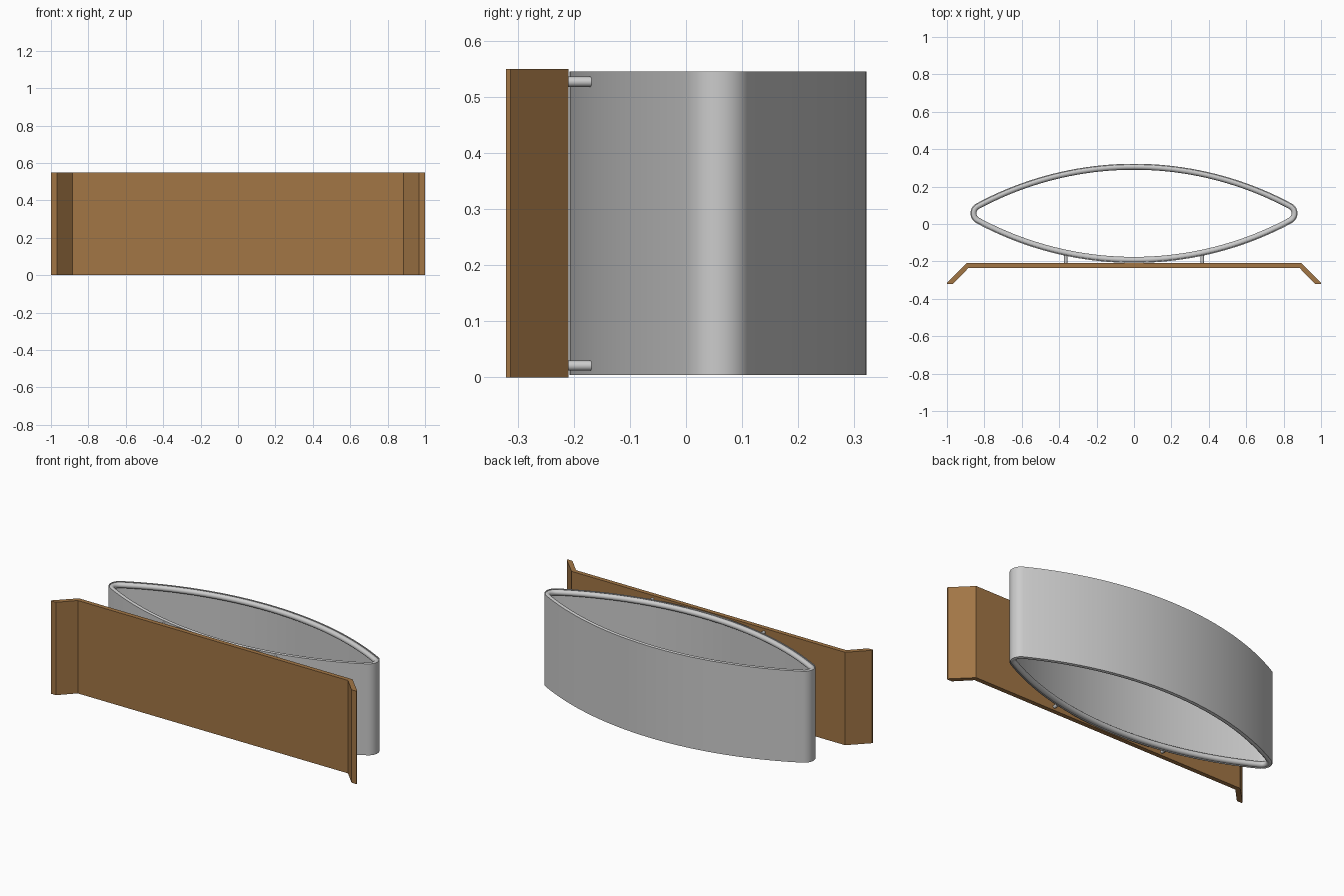
import bpy, bmesh, math

if "Cube" in bpy.data.objects:
    bpy.data.objects.remove(bpy.data.objects["Cube"])

H = 0.55                    # plate height
CY = 0.057                  # centre of the lens-shaped band in y
Z0, Z1 = 0.004, 0.545       # band bottom and top
BEAD = 0.016                # radius of the rolled rims

# lens outline: two wide arcs joined by small tangent end arcs
HALF_H, JOIN_X, JOIN_Y = 0.265, 0.843, 0.0525
SAG = HALF_H - JOIN_Y
R = (JOIN_X ** 2 + SAG ** 2) / (2 * SAG)
A = math.asin(JOIN_X / R)
TIP_R = JOIN_Y / math.cos(A)
TIP_X = JOIN_X - TIP_R * math.sin(A)


def lens(offset):
    """Outline moved inward by offset, clockwise from the left end of the back arc."""
    pts = []
    arcs = [(0, HALF_H - R, R, math.pi / 2, A, 40), (TIP_X, 0, TIP_R, 0, math.pi / 2 - A, 14)]
    for turn in (0, math.pi):
        c, s = math.cos(turn), math.sin(turn)
        for cx, cy, r, mid, half, n in arcs:
            for i in range(n):
                a = mid + half - 2 * half * i / n
                x = cx + (r - offset) * math.cos(a)
                y = cy + (r - offset) * math.sin(a)
                pts.append((c * x - s * y, s * x + c * y + CY))
    return pts


def finish(name, bm):
    bmesh.ops.recalc_face_normals(bm, faces=bm.faces)
    me = bpy.data.meshes.new(name)
    bm.to_mesh(me)
    bm.free()
    ob = bpy.data.objects.new(name, me)
    bpy.context.collection.objects.link(ob)
    return ob


def smooth(ob):
    bpy.ops.object.select_all(action='DESELECT')
    ob.select_set(True)
    bpy.context.view_layer.objects.active = ob
    bpy.ops.object.shade_smooth_by_angle(angle=math.radians(35))


def sweep(name, section):
    """Sweep a closed (inward offset, z) section round the lens."""
    bm = bmesh.new()
    rings = [[bm.verts.new((x, y, z)) for x, y in lens(d)] for d, z in section]
    for k, a in enumerate(rings):
        b = rings[(k + 1) % len(rings)]
        for i in range(len(a)):
            j = (i + 1) % len(a)
            bm.faces.new((a[i], a[j], b[j], b[i]))
    smooth(finish(name, bm))


# thin band wall
sweep("band_wall", [(0, Z0), (0, Z1), (0.005, Z1), (0.005, Z0)])

# rounded rims on the inside of the wall
for name, z in (("top_rim", Z1 - BEAD), ("bottom_rim", Z0 + BEAD)):
    sweep(name, [(BEAD + BEAD * math.cos(t * math.pi / 6), z + BEAD * math.sin(t * math.pi / 6))
                 for t in range(12)])

# front plate with bent wings
half = [(0.885, -0.235), (0.968, -0.321), (1.0, -0.321), (1.0, -0.313), (0.896, -0.209)]
profile = half + [(-x, y) for x, y in reversed(half)]
bm = bmesh.new()
face = bm.faces.new([bm.verts.new((x, y, 0)) for x, y in profile])
ext = bmesh.ops.extrude_face_region(bm, geom=[face])
bmesh.ops.translate(bm, vec=(0, 0, H), verts=[v for v in ext["geom"] if isinstance(v, bmesh.types.BMVert)])
plate = finish("front_plate", bm)
mat = bpy.data.materials.new("brown")
mat.diffuse_color = (0.36, 0.18, 0.06, 1)
mat.use_nodes = True
mat.node_tree.nodes["Principled BSDF"].inputs["Base Color"].default_value = mat.diffuse_color
plate.data.materials.append(mat)

# four pegs joining plate and band
for x in (-0.365, 0.365):
    for z in (0.021, 0.527):
        bpy.ops.mesh.primitive_cylinder_add(vertices=16, radius=0.009, depth=0.046,
                                            location=(x, -0.189, z), rotation=(math.pi / 2, 0, 0))
        peg = bpy.context.object
        peg.name = "peg"
        smooth(peg)
